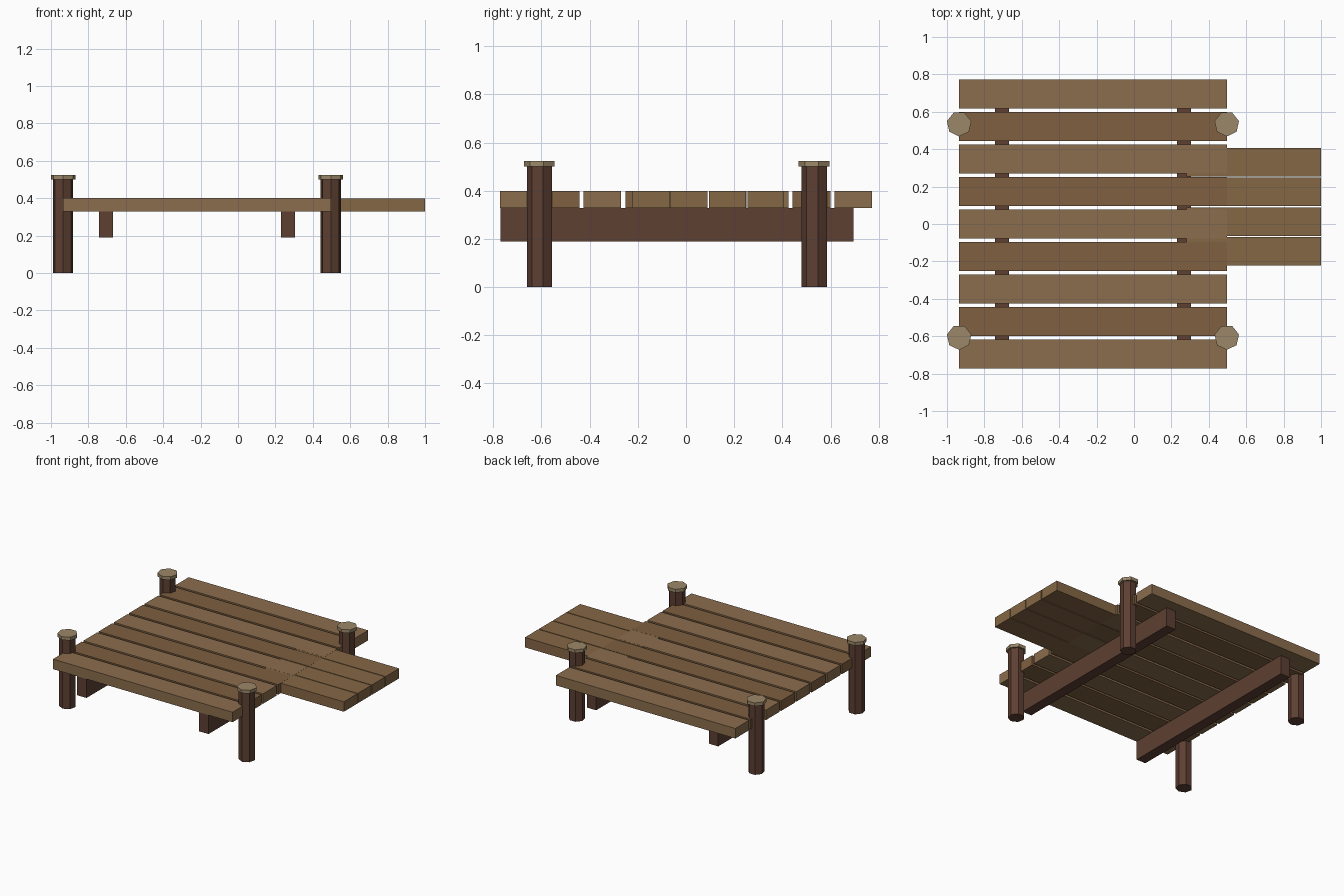
import bpy, bmesh, math

if "Cube" in bpy.data.objects:
    bpy.data.objects.remove(bpy.data.objects["Cube"])


def material(name, rgb):
    m = bpy.data.materials.new(name)
    m.diffuse_color = (*rgb, 1)
    m.use_nodes = True
    m.node_tree.nodes["Principled BSDF"].inputs["Base Color"].default_value = m.diffuse_color
    return m


LIGHT = material("light_wood", (0.26, 0.155, 0.075))
MID = material("mid_wood", (0.235, 0.135, 0.06))
TAN = material("tan_wood", (0.21, 0.115, 0.052))
DARK = material("dark_wood", (0.11, 0.05, 0.032))
CAP = material("cap_wood", (0.33, 0.245, 0.14))


def finish(name, bm, mat):
    bmesh.ops.recalc_face_normals(bm, faces=bm.faces)
    me = bpy.data.meshes.new(name)
    bm.to_mesh(me)
    bm.free()
    me.materials.append(mat)
    ob = bpy.data.objects.new(name, me)
    bpy.context.collection.objects.link(ob)
    return ob


def box(name, x, y, z, mat):
    """Box from (min, max) pairs on each axis."""
    bm = bmesh.new()
    bmesh.ops.create_cube(bm, size=1)
    for v in bm.verts:
        v.co = [(a + b) / 2 + c * (b - a) for (a, b), c in zip((x, y, z), v.co)]
    return finish(name, bm, mat)


def prism(name, cx, cy, z0, z1, r, mat, sides=7):
    """Upright prism with one corner facing the front."""
    bm = bmesh.new()
    ring = []
    for i in range(sides):
        a = -math.pi / 2 + 2 * math.pi * i / sides
        ring.append(bm.verts.new((cx + r * math.cos(a), cy + r * math.sin(a), z0)))
    face = bm.faces.new(ring)
    top = bmesh.ops.extrude_face_region(bm, geom=[face], use_keep_orig=True)
    for v in top["geom"]:
        if isinstance(v, bmesh.types.BMVert):
            v.co.z = z1
    return finish(name, bm, mat)


# Main deck: nine planks in alternating tones
for i in range(9):
    y = (i - 4) * 0.1737
    box(f"deck_plank_{i + 1}", (-0.935, 0.497), (y - 0.078, y + 0.078),
        (0.328, 0.40), TAN if i % 2 else LIGHT)

# Narrow walkway stub: four planks overlapping the deck end
for i in range(4):
    y = -0.146 + i * 0.159
    box(f"walkway_plank_{i + 1}", (0.28, 1.0), (y - 0.0765, y + 0.0765),
        (0.328, 0.3995), MID)

# Support beams under the deck
for side, x in (("left", -0.706), ("right", 0.267)):
    box(f"{side}_beam", (x - 0.037, x + 0.037), (-0.77, 0.695), (0.19, 0.328), DARK)

# Seven-sided corner posts with wider caps
for side, x in (("left", -0.935), ("right", 0.496)):
    for end, y in (("front", -0.606), ("back", 0.535)):
        prism(f"{end}_{side}_post", x, y, 0, 0.50, 0.055, DARK)
        prism(f"{end}_{side}_post_cap", x, y, 0.50, 0.524, 0.067, CAP)
